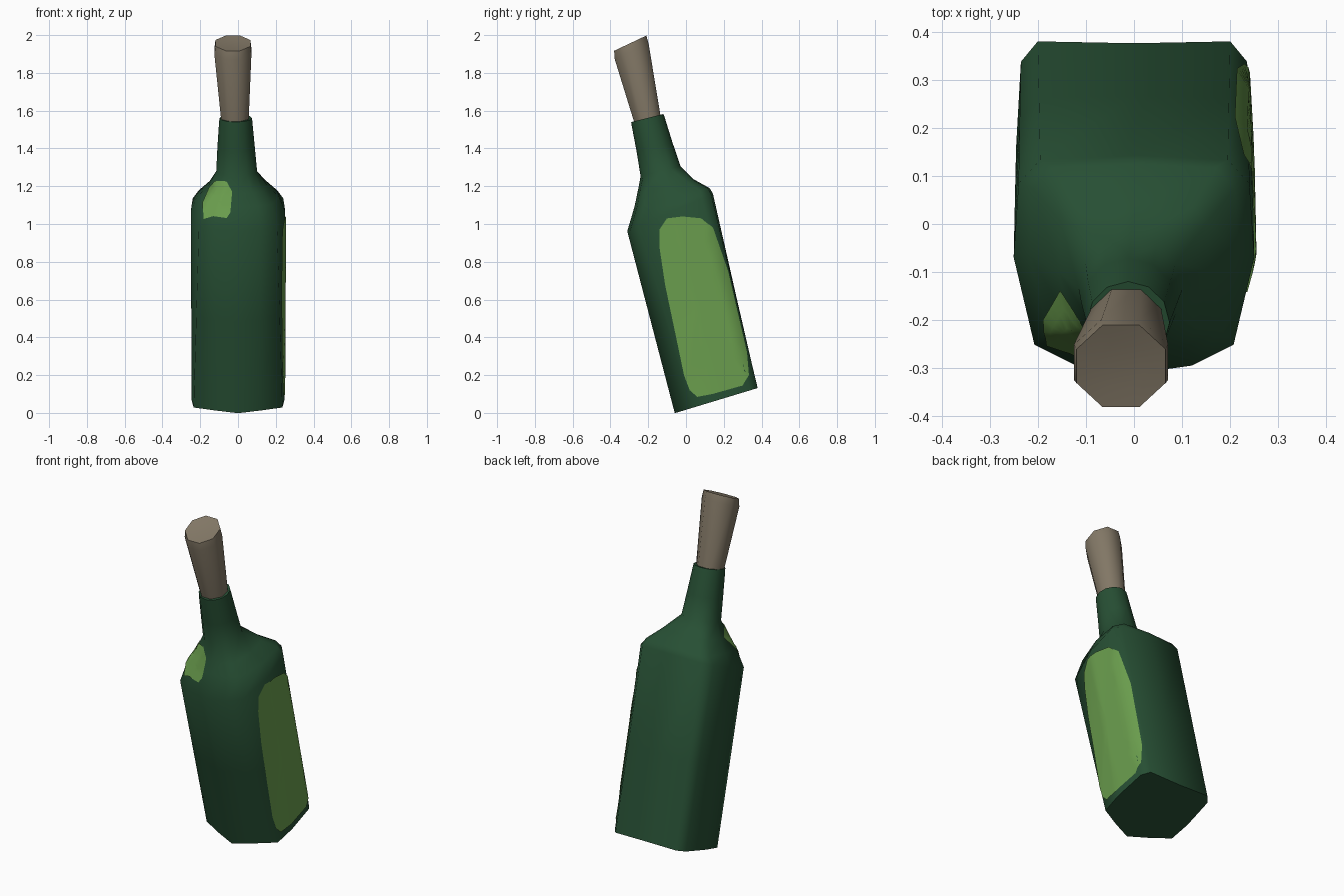
import bpy, bmesh, math
from mathutils import Vector
from mathutils.bvhtree import BVHTree

if "Cube" in bpy.data.objects:
    bpy.data.objects.remove(bpy.data.objects["Cube"])

TILT = math.radians(14)
ORIGIN = Vector((0, 0.16, 0.065))


def material(name, col):
    m = bpy.data.materials.new(name)
    m.diffuse_color = (*col, 1)
    m.use_nodes = True
    m.node_tree.nodes["Principled BSDF"].inputs["Base Color"].default_value = m.diffuse_color
    return m


GREEN = material("dark green glass", (0.02, 0.078, 0.034))
LIGHT = material("light green", (0.145, 0.34, 0.075))
CORK = material("cork brown", (0.225, 0.187, 0.133))


def place(x, v, w):
    """Bottle coordinates (across, depth, along axis) to world."""
    c, s = math.cos(TILT), math.sin(TILT)
    return ORIGIN + Vector((x, v * c - w * s, v * s + w * c))


def make(name, bm, mat, angle):
    me = bpy.data.meshes.new(name)
    bm.normal_update()
    bm.to_mesh(me)
    ob = bpy.data.objects.new(name, me)
    bpy.context.collection.objects.link(ob)
    me.materials.append(mat)
    bpy.context.view_layer.objects.active = ob
    ob.select_set(True)
    bpy.ops.object.shade_smooth_by_angle(angle=math.radians(angle))
    ob.select_set(False)
    return ob


def loft(rings):
    bm = bmesh.new()
    loops = [[bm.verts.new(p) for p in r] for r in rings]
    n = len(loops[0])
    for a, b in zip(loops, loops[1:]):
        for i in range(n):
            j = (i + 1) % n
            bm.faces.new((a[i], a[j], b[j], b[i]))
    bm.faces.new(loops[0][::-1])
    bm.faces.new(loops[-1])
    return bm


def ring(section, w, k=0.0, cx=0.0, vc=0.0, sx=1.0, sv=1.0):
    """Place a section at height w, sheared by k along the depth."""
    out = []
    for x, v in section:
        v = vc + v * sv
        out.append(place(cx + x * sx, v, w + k * v))
    return out


def mirrored(half):
    return half + [(-x, v) for x, v in half[-2:0:-1]]


# Cross-sections: half outlines from front to back
base = mirrored([(0, -.229), (.12, -.18), (.235, -.125), (.245, 0),
                 (.235, .185), (.2, .229), (0, .225)])
shoulder = mirrored([(0, -.24), (.12, -.222), (.207, -.175), (.25, .02),
                     (.24, .185), (.195, .238), (0, .248)])
circle = [(math.sin(i * math.pi / 6), -math.cos(i * math.pi / 6)) for i in range(12)]
octagon = [(math.sin((i + .5) * math.pi / 4), -math.cos((i + .5) * math.pi / 4))
           for i in range(8)]


def blend(t):
    return [((1 - t) * a + t * c, (1 - t) * b + t * d)
            for (a, b), (c, d) in zip(base, shoulder)]


# Bottle
bottle_bm = loft([
    ring(base, 0, k=.05),
    ring(blend(.12), .12, k=.05),
    ring(blend(.5), .5, k=.05),
    ring(shoulder, 1.025, k=.17),
    ring(shoulder, 1.10, sx=.87, sv=.84, vc=.03),
    ring(shoulder, 1.165, sx=.63, sv=.63, vc=.012),
    ring(circle, 1.25, cx=-.007, vc=.008, sx=.108, sv=.109),
    ring(circle, 1.38, cx=-.010, vc=.008, sx=.099, sv=.098),
    ring(circle, 1.52, cx=-.012, vc=.008, sx=.088, sv=.09),
    ring(circle, 1.54, cx=-.012, vc=.008, sx=.086, sv=.088),
])
bottle_bm.normal_update()
tree = BVHTree.FromBMesh(bottle_bm)
make("bottle", bottle_bm, GREEN, 75)

# Cork
make("cork", loft([
    ring(octagon, 1.46, cx=-.014, vc=.006, sx=.073, sv=.072),
    ring(octagon, 1.90, k=.2, cx=-.027, vc=.013, sx=.106, sv=.105),
    ring(octagon, 1.943, k=.2, cx=-.027, vc=.016, sx=.1, sv=.1),
    ring(octagon, 1.938, k=.2, cx=-.027, vc=.016, sx=.05, sv=.05),
]), CORK, 50)


def patch(name, outline, to_start, direction, subdiv=4, rings=6):
    """Thin colour patch projected onto the bottle along direction."""
    pts = []
    for (a, b), (c, d) in zip(outline, outline[1:] + outline[:1]):
        pts += [(a + (c - a) * i / subdiv, b + (d - b) * i / subdiv) for i in range(subdiv)]
    ca = sum(p[0] for p in pts) / len(pts)
    cb = sum(p[1] for p in pts) / len(pts)
    d = Vector(direction)
    bm = bmesh.new()

    def project(a, b):
        hit, nor, _, _ = tree.ray_cast(to_start(a, b), d)
        return bm.verts.new(hit + nor * .005)

    centre = project(ca, cb)
    prev = None
    n = len(pts)
    for r in range(1, rings + 1):
        t = r / rings
        cur = [project(ca + (a - ca) * t, cb + (b - cb) * t) for a, b in pts]
        for i in range(n):
            j = (i + 1) % n
            if prev:
                bm.faces.new((prev[i], cur[i], cur[j], prev[j]))
            else:
                bm.faces.new((centre, cur[i], cur[j]))
        prev = cur
    make(name, bm, LIGHT, 75)


# Large patch on the right side (y, z), counter-clockwise
patch("side_patch",
      [(.06, .085), (.14, .10), (.30, .145), (.33, .20), (.32, .32), (.22, .75),
       (.14, .98), (.08, 1.03), (-.02, 1.04), (-.10, 1.03), (-.14, .97),
       (-.14, .88), (-.11, .68), (-.01, .20), (.02, .12)],
      lambda y, z: Vector((2, y, z)), (-1, 0, 0))

# Small patch on the front shoulder (x, z), counter-clockwise
patch("shoulder_patch",
      [(-.18, 1.025), (-.13, 1.04), (-.06, 1.03), (-.04, 1.06), (-.03, 1.17),
       (-.06, 1.225), (-.12, 1.225), (-.15, 1.19), (-.185, 1.11)],
      lambda x, z: Vector((x, -2, z)), (0, 1, 0))
